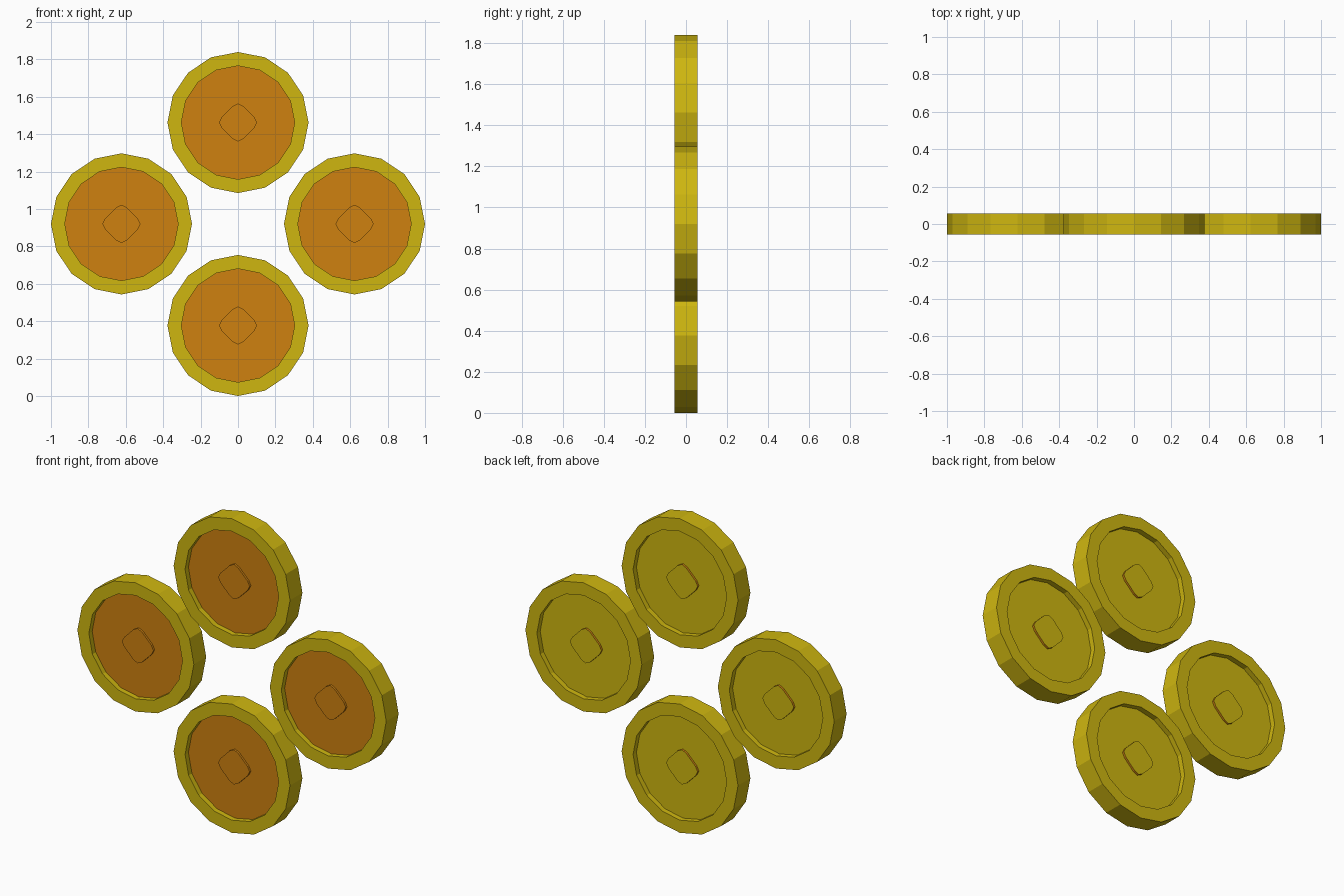
import bpy, bmesh, math

if "Cube" in bpy.data.objects:
    bpy.data.objects.remove(bpy.data.objects["Cube"])

R, R_IN, HALF = 0.377, 0.303, 0.057   # outer radius, recess radius, half thickness
FLOOR, KNOB = 0.026, 0.038            # half thickness at the recess floor and at the knob
SIDES = 16


def material(name, rgb):
    m = bpy.data.materials.new(name)
    m.diffuse_color = (*rgb, 1)
    m.use_nodes = True
    m.node_tree.nodes["Principled BSDF"].inputs["Base Color"].default_value = m.diffuse_color
    return m


yellow = material("yellow", (0.62, 0.47, 0.005))
orange = material("orange", (0.62, 0.22, 0.005))


def ngon(radius, n):
    return [(radius * math.cos(2 * math.pi * i / n), radius * math.sin(2 * math.pi * i / n))
            for i in range(n)]


def rounded_diamond():
    # square on its corner, each corner softened with a small tip
    pts = []
    for k in range(4):
        a = k * math.pi / 2
        for x, z in ((0.088, -0.028), (0.102, 0), (0.088, 0.028)):
            pts.append((x * math.cos(a) - z * math.sin(a), x * math.sin(a) + z * math.cos(a)))
    return pts


def ring(bm, pts, y):
    return [bm.verts.new((x, y, z)) for x, z in pts]


def bridge(bm, a, b, mat=0):
    for i in range(len(a)):
        j = (i + 1) % len(a)
        bm.faces.new((a[i], a[j], b[j], b[i])).material_index = mat


def finish(bm, name, loc):
    bmesh.ops.recalc_face_normals(bm, faces=bm.faces)
    me = bpy.data.meshes.new(name)
    bm.to_mesh(me)
    bm.free()
    me.materials.append(yellow)
    me.materials.append(orange)
    ob = bpy.data.objects.new(name, me)
    ob.location = loc
    bpy.context.collection.objects.link(ob)


def coin(name, loc):
    # rim with a recess on both sides; front floor is orange
    bm = bmesh.new()
    loops = [ring(bm, ngon(r, SIDES), y) for r, y in
             ((R_IN, -FLOOR), (R_IN, -HALF), (R, -HALF), (R, HALF), (R_IN, HALF), (R_IN, FLOOR))]
    for a, b in zip(loops, loops[1:]):
        bridge(bm, a, b)
    bm.faces.new(loops[0]).material_index = 1
    bm.faces.new(loops[-1])
    finish(bm, name + "_disc", loc)

    # raised centre, orange except for its back cap
    bm = bmesh.new()
    front, back = (ring(bm, rounded_diamond(), y) for y in (-KNOB, KNOB))
    bridge(bm, front, back, 1)
    bm.faces.new(front).material_index = 1
    bm.faces.new(back)
    finish(bm, name + "_centre", loc)


for name, x, z in (("top_coin", 0, 1.462), ("bottom_coin", 0, 0.377),
                   ("left_coin", -0.623, 0.92), ("right_coin", 0.623, 0.92)):
    coin(name, (x, 0, z))
